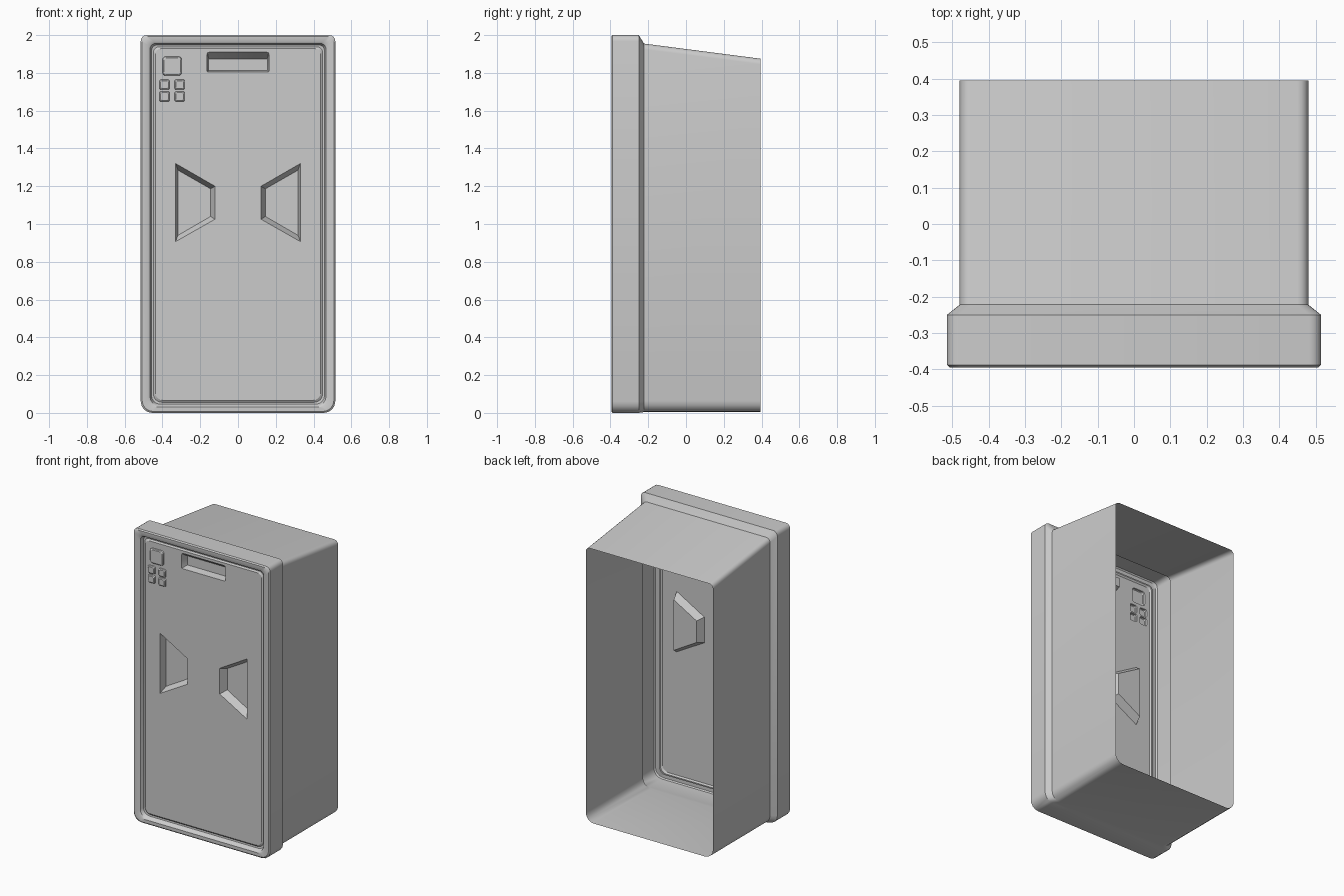
import bpy, bmesh, math

if "Cube" in bpy.data.objects:
    bpy.data.objects.remove(bpy.data.objects["Cube"])

PANEL_Y = -0.372


def rounded(x0, x1, z0, z1, r_bottom, r_top, n=4):
    """Rounded rectangle outline in the XZ plane."""
    corners = [(x1 - r_bottom, z0 + r_bottom, r_bottom, -90), (x1 - r_top, z1 - r_top, r_top, 0),
               (x0 + r_top, z1 - r_top, r_top, 90), (x0 + r_bottom, z0 + r_bottom, r_bottom, 180)]
    pts = []
    for cx, cz, r, start in corners:
        for i in range(n + 1):
            a = math.radians(start + 90 * i / n)
            pts.append((cx + r * math.cos(a), cz + r * math.sin(a)))
    return pts


def add_ring(bm, pts, y):
    return [bm.verts.new((x, y, z)) for x, z in pts]


def bridge(bm, a, b):
    for i in range(len(a)):
        j = (i + 1) % len(a)
        bm.faces.new((a[i], a[j], b[j], b[i]))


def finish(bm, name, angle):
    me = bpy.data.meshes.new(name)
    bm.to_mesh(me)
    bm.free()
    ob = bpy.data.objects.new(name, me)
    bpy.context.collection.objects.link(ob)
    bpy.ops.object.select_all(action='DESELECT')
    ob.select_set(True)
    bpy.context.view_layer.objects.active = ob
    bpy.ops.object.shade_smooth_by_angle(angle=math.radians(angle))
    return ob


# Open-backed cabinet: half width, bottom, top, bottom radius, top radius, depth
sections = [
    (0.480, 0.004, 1.875, 0.060, 0.030, 0.395),
    (0.480, 0.004, 1.955, 0.060, 0.030, -0.222),
    (0.515, 0.000, 2.000, 0.060, 0.032, -0.250),
    (0.515, 0.000, 2.000, 0.060, 0.032, -0.388),
    (0.507, 0.008, 1.992, 0.056, 0.030, -0.395),
    (0.478, 0.030, 1.966, 0.050, 0.030, -0.395),
    (0.466, 0.038, 1.956, 0.048, 0.030, -0.388),
    (0.458, 0.046, 1.948, 0.046, 0.030, -0.366),
    (0.448, 0.056, 1.938, 0.044, 0.030, -0.364),
    (0.438, 0.066, 1.928, 0.042, 0.030, PANEL_Y),
]
bm = bmesh.new()
rings = [add_ring(bm, rounded(-w, w, z0, z1, rb, rt), y) for w, z0, z1, rb, rt, y in sections]
for a, b in zip(rings, rings[1:]):
    bridge(bm, b, a)
finish(bm, "cabinet_shell", 35)

# Features pressed into the front panel: lists of (outline, y) layers
features = []

# Mirrored trapezoid handle pockets
outer = [(0.330, 0.907), (0.330, 1.320), (0.122, 1.200), (0.122, 1.025)]
inner = [(0.318, 0.940), (0.318, 1.285), (0.145, 1.186), (0.145, 1.040)]
for s in (1, -1):
    features.append([([(s * x, z) for x, z in outer], PANEL_Y),
                     ([(s * x, z) for x, z in inner], PANEL_Y + 0.05)])

# Slot near the top with a sloping upper wall
features.append([(rounded(-0.165, 0.165, 1.805, 1.910, 0.006, 0.012, 2), PANEL_Y),
                 (rounded(-0.156, 0.156, 1.812, 1.874, 0.005, 0.006, 2), PANEL_Y + 0.05)])

# One large and four small raised buttons
buttons = [(-0.349, 1.836, 0.051)]
buttons += [(x, z, 0.027) for x in (-0.389, -0.309) for z in (1.738, 1.675)]
for cx, cz, h in buttons:
    layers = []
    for inset, dy in ((0, 0), (0.002, -0.008), (0.007, -0.012)):
        k = h - inset
        layers.append((rounded(cx - k, cx + k, cz - k, cz + k, k * 0.35, k * 0.35, 3), PANEL_Y + dy))
    features.append(layers)

# Front panel: border and feature outlines filled with holes, then features lofted
bm = bmesh.new()
w, z0, z1, rb, rt, y = sections[-1]
loops = [add_ring(bm, rounded(-w, w, z0, z1, rb, rt), y)]
loops += [add_ring(bm, f[0][0], f[0][1]) for f in features]
edges = [bm.edges.new((r[i - 1], r[i])) for r in loops for i in range(len(r))]
bmesh.ops.triangle_fill(bm, use_beauty=True, use_dissolve=False, edges=edges, normal=(0, -1, 0))
for ring, layers in zip(loops[1:], features):
    for pts, y in layers[1:]:
        nxt = add_ring(bm, pts, y)
        bridge(bm, ring, nxt)
        ring = nxt
    bm.faces.new(ring)
bmesh.ops.recalc_face_normals(bm, faces=bm.faces)
bm.normal_update()
if sum(f.normal.y * f.calc_area() for f in bm.faces) > 0:
    bmesh.ops.reverse_faces(bm, faces=bm.faces)
finish(bm, "front_panel", 30)
